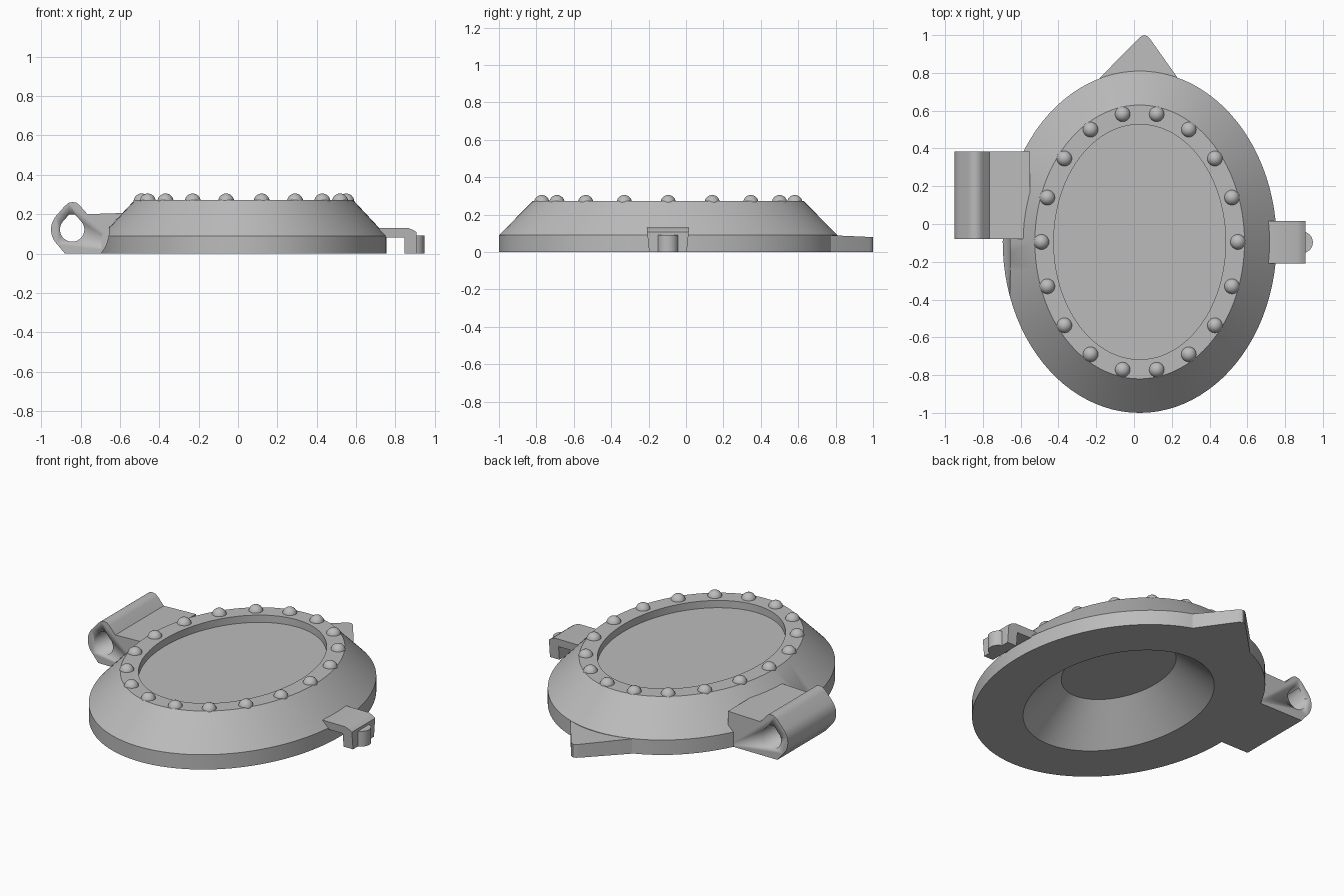
import bpy, bmesh
from math import sin, cos, pi, radians

cube = bpy.data.objects.get("Cube")
if cube:
    bpy.data.objects.remove(cube)

grey = bpy.data.materials.new("plain grey")
grey.use_nodes = True
COLOUR = (0.5, 0.5, 0.5, 1)
grey.diffuse_color = COLOUR
grey.node_tree.nodes["Principled BSDF"].inputs["Base Color"].default_value = COLOUR

CX, CY = 0.03, -0.095   # centre of the oval body


def finish(name, bm, smooth=30):
    """Turn a bmesh into a shaded grey object."""
    bmesh.ops.recalc_face_normals(bm, faces=bm.faces)
    mesh = bpy.data.meshes.new(name)
    bm.to_mesh(mesh)
    bm.free()
    mesh.materials.append(grey)
    ob = bpy.data.objects.new(name, mesh)
    bpy.context.collection.objects.link(ob)
    bpy.ops.object.select_all(action='DESELECT')
    ob.select_set(True)
    bpy.context.view_layer.objects.active = ob
    bpy.ops.object.shade_smooth_by_angle(angle=radians(smooth))
    return ob


def prism(name, lower, upper):
    """Solid between two matching outlines of 3D points."""
    bm = bmesh.new()
    a = [bm.verts.new(p) for p in lower]
    b = [bm.verts.new(p) for p in upper]
    bm.faces.new(a)
    bm.faces.new(b)
    for i in range(len(a)):
        j = (i + 1) % len(a)
        bm.faces.new((a[i], a[j], b[j], b[i]))
    return finish(name, bm)


def prism_y(name, outline, y0, y1):
    """Extrude an x-z outline along y."""
    return prism(name, [(x, y0, z) for x, z in outline],
                 [(x, y1, z) for x, z in outline])


def arc(cx, cz, r, start, end, n):
    return [(cx + r * cos(radians(start + (end - start) * i / n)),
             cz + r * sin(radians(start + (end - start) * i / n)))
            for i in range(n + 1)]


def cut(target, cutter):
    """Subtract a hidden cutter and apply the result."""
    mod = target.modifiers.new("cut", 'BOOLEAN')
    mod.operation = 'DIFFERENCE'
    mod.solver = 'EXACT'
    mod.object = cutter
    bpy.context.view_layer.objects.active = target
    bpy.ops.object.modifier_apply(modifier=mod.name)
    bpy.data.objects.remove(cutter)


# Oval body: rings of (x radius, y radius, z) from the hollow underside,
# round the outer wall and slope, to the sunken top panel
SEG = 96
rings = [(0.26, 0.38, 0.2), (0.45, 0.615, 0), (0.725, 0.905, 0),
         (0.725, 0.905, 0.09), (0.555, 0.725, 0.272),
         (0.455, 0.622, 0.272), (0.455, 0.622, 0.228)]
bm = bmesh.new()
loops = [[bm.verts.new((CX + rx * cos(2 * pi * i / SEG),
                        CY + ry * sin(2 * pi * i / SEG), z))
          for i in range(SEG)] for rx, ry, z in rings]
for lo, hi in zip(loops, loops[1:]):
    for i in range(SEG):
        j = (i + 1) % SEG
        bm.faces.new((lo[i], lo[j], hi[j], hi[i]))
bm.faces.new(loops[0])
bm.faces.new(loops[-1])
body = finish("oval_body", bm)

# Rounded clearance beside the hinge
cut(body, prism_y("clearance_cutter", arc(-0.845, 0.12, 0.19, 0, 354, 59), -0.5, -0.08))

# Rivets around the rim
for k in range(18):
    t = 2 * pi * k / 18
    bm = bmesh.new()
    bmesh.ops.create_uvsphere(bm, u_segments=24, v_segments=12, radius=0.041)
    bmesh.ops.translate(bm, verts=bm.verts,
                        vec=(CX + 0.52 * cos(t), CY + 0.687 * sin(t), 0.264))
    finish("rivet_%02d" % (k + 1), bm, 60)

# Hinge: teardrop knuckle with an arm running into the body
knuckle = arc(-0.843, 0.122, 0.107, 225, 135, 12)
hinge = prism_y("hinge", [(-0.55, 0), (-0.88, 0)] + knuckle +
                [(-0.88, 0.242), (-0.86, 0.258), (-0.84, 0.262), (-0.82, 0.258),
                 (-0.805, 0.245), (-0.765, 0.2), (-0.55, 0.207)], -0.08, 0.383)
hole = arc(-0.843, 0.122, 0.062, 135, 405, 30) + [(-0.828, 0.198), (-0.858, 0.198)]
cut(hinge, prism_y("pin_hole_cutter", hole, -0.2, 0.5))
finish_select = hinge
bpy.context.view_layer.objects.active = hinge

# Pointed tab at the back, falling slightly towards its tip
tab = [(-0.17, 0.7), (0.22, 0.7), (0.23, 0.775), (0.085, 0.98), (0.072, 0.993),
       (0.057, 1.0), (0.042, 0.996), (0.028, 0.985), (-0.18, 0.775)]
prism("pointed_tab", [(x, y, 0) for x, y in tab],
      [(x, y, 0.09 - 0.045 * max(0, y - 0.775)) for x, y in tab])

# Latch: arm, down-turned leg and rounded catch
latch = [(0.7, 0.082), (0.845, 0.082), (0.845, 0), (0.908, 0), (0.908, 0.108),
         (0.89, 0.12), (0.865, 0.13), (0.7, 0.13)]


def side(y, sign):
    return [(x, y + sign * (0.13 - z) * 0.1, z) for x, z in latch]


prism("latch", side(-0.21, 1), side(0.017, -1))
nub = [(0.87, -0.155)] + arc(0.89, -0.097, 0.057, -90, 90, 16) + [(0.87, -0.04)]
prism("latch_catch", [(x, y, 0) for x, y in nub], [(x, y, 0.092) for x, y in nub])
